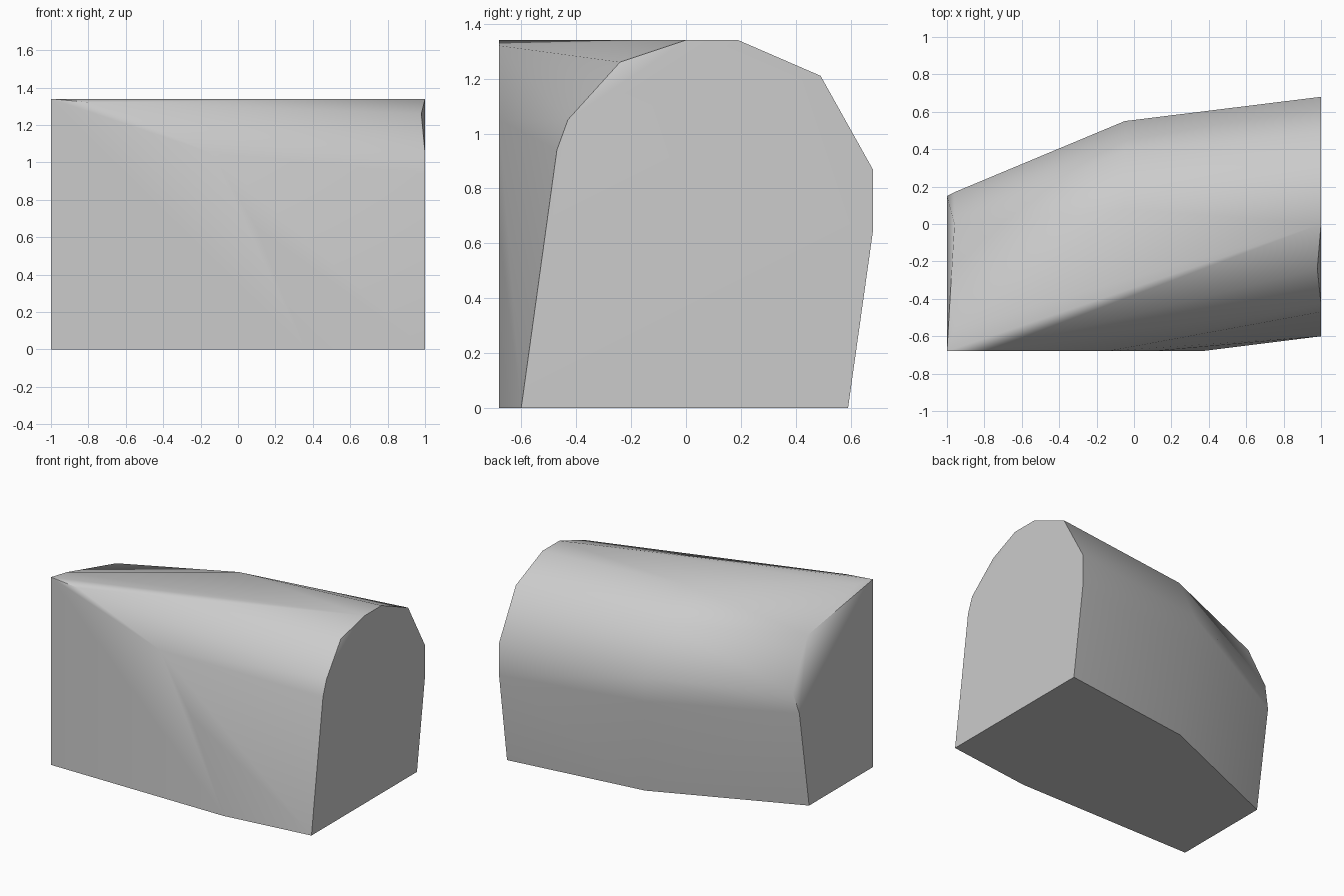
import bpy
import bmesh
import math

default_cube = bpy.data.objects.get("Cube")
if default_cube:
    bpy.data.objects.remove(default_cube, do_unlink=True)


def make_material(name, color):
    material = bpy.data.materials.new(name)
    material.use_nodes = True
    material.diffuse_color = color
    shader = next(n for n in material.node_tree.nodes if n.type == "BSDF_PRINCIPLED")
    shader.inputs["Base Color"].default_value = color
    return material


def section(x, profile):
    """Place a (y, z) profile at a station along the length."""
    return [(x, y, z) for y, z in profile]


def skin_hull(name, points, material, sharp_angle):
    """Wrap a convex skin around the points and smooth its rounded sides."""
    bm = bmesh.new()
    for point in points:
        bm.verts.new(point)
    hull = bmesh.ops.convex_hull(bm, input=bm.verts, use_existing_faces=False)
    spare = {v for key in ("geom_interior", "geom_unused") for v in hull[key]
             if isinstance(v, bmesh.types.BMVert)}
    bmesh.ops.delete(bm, geom=list(spare), context="VERTS")
    bmesh.ops.dissolve_limit(bm, angle_limit=math.radians(1),
                             verts=bm.verts, edges=bm.edges)
    bmesh.ops.recalc_face_normals(bm, faces=bm.faces)
    mesh = bpy.data.meshes.new(name)
    bm.to_mesh(mesh)
    bm.free()
    mesh.materials.append(material)
    body = bpy.data.objects.new(name, mesh)
    bpy.context.collection.objects.link(body)
    bpy.ops.object.select_all(action="DESELECT")
    body.select_set(True)
    bpy.context.view_layer.objects.active = body
    bpy.ops.object.shade_smooth_by_angle(angle=math.radians(sharp_angle))
    return body


front, top = -0.68, 1.34

# Wide arched end, with one shoulder set slightly inwards
wide_end = section(1, [(-0.6, 0), (-0.47, 0.94), (-0.43, 1.05), (0, top), (0.19, top),
                       (0.49, 1.21), (0.68, 0.87), (0.68, 0.64), (0.59, 0)])
wide_shoulder = [(0.98, -0.24, 1.26)]

# Bulging middle of the rear side
rear_middle = section(-0.05, [(0.08, top), (0.39, 1.18), (0.55, 0.85), (0.54, 0.68)])
rear_foot = [(0, 0.46, 0)]

# Narrow end, with a bevelled top corner
narrow_end = section(-1, [(front, 0), (front, top), (0.15, 0.7), (0.04, 0)])
narrow_bevel = section(-0.96, [(-0.56, top), (0, 1.19), (0.17, 0.85)])

# Outline of the flat front side, falling towards the wide end
front_side = [(x, front, z) for x, z in
              [(-0.79, 1.32), (-0.14, 1.05), (0.1, 0.65), (0.36, 0)]]

grey = make_material("light_grey", (0.6, 0.6, 0.6, 1))
skin_hull("rounded_block",
          wide_end + wide_shoulder + rear_middle + rear_foot
          + narrow_end + narrow_bevel + front_side,
          grey, 45)
